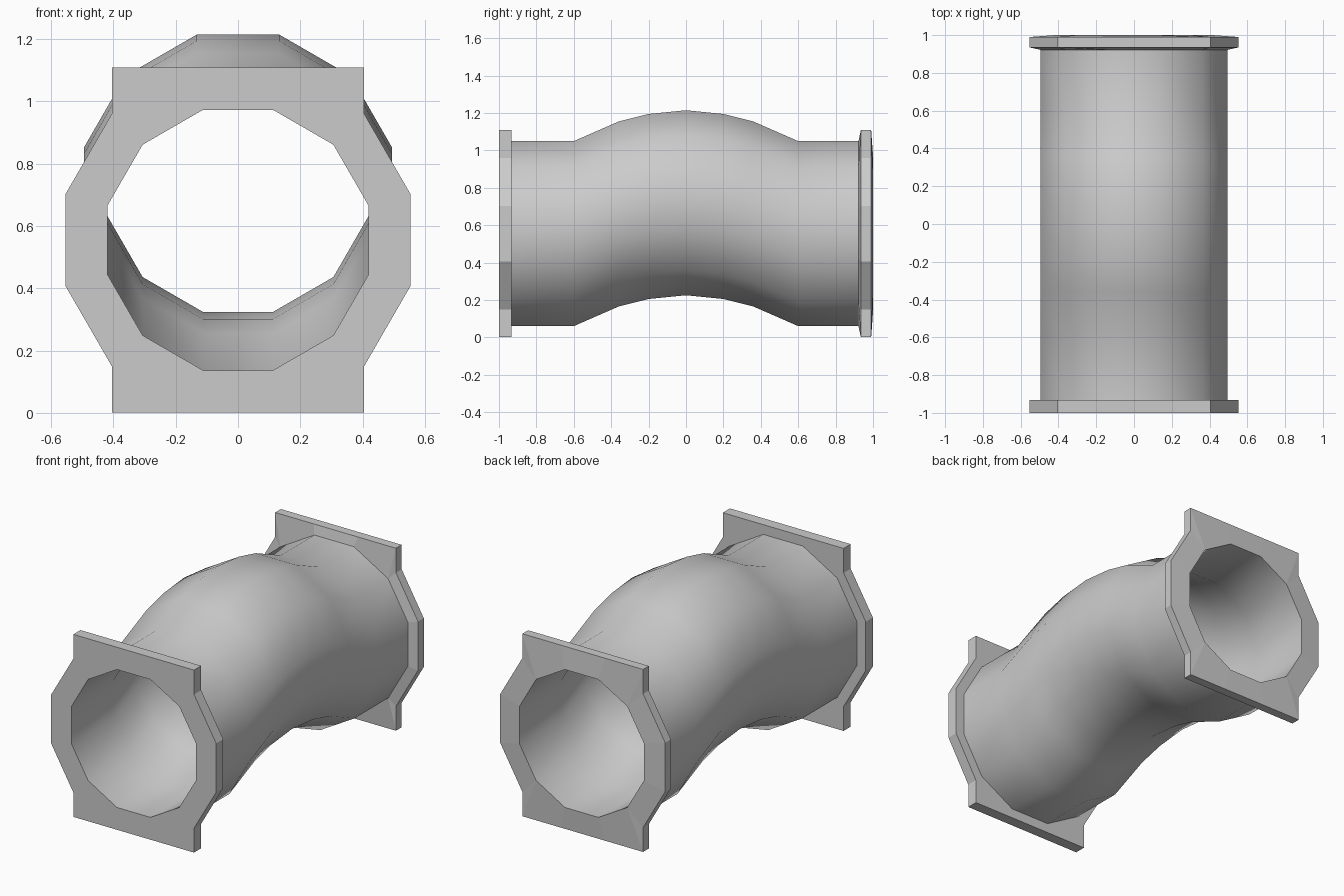
import bpy, bmesh
from math import sin, cos, radians

if "Cube" in bpy.data.objects:
    bpy.data.objects.remove(bpy.data.objects["Cube"])

CZ = 0.555                      # height of the pipe axis at the flanges
R_OUT, R_IN, R_RIM = 0.512, 0.433, 0.573
BEND = [(-0.6, 0), (-0.36, 0.105), (-0.2, 0.145), (0, 0.165),
        (0.2, 0.145), (0.36, 0.105), (0.6, 0)]


def ring(r, y, lift=0.0, ears=False):
    """12-sided ring; each diagonal point is doubled so it can grow a square ear."""
    pts = []
    for k in range(12):
        a = radians(15 + 30 * k)
        x, z = r * cos(a), r * sin(a)
        p = [(x, z)]
        if k % 3 == 1:
            top = r * cos(radians(15)) * (1 if z > 0 else -1)
            ear = (x, top) if ears else (x, z)
            # the ear sits between the diagonal point and the top/bottom flat
            p = [(x, z), ear] if x * z > 0 else [ear, (x, z)]
        pts += [(px, y, CZ + lift + pz) for px, pz in p]
    return pts


def loft(name, rings, smooth=False):
    bm = bmesh.new()
    vs = [[bm.verts.new(p) for p in r] for r in rings]
    n = len(vs[0])
    for a, b in zip(vs, vs[1:]):
        for j in range(n):
            k = (j + 1) % n
            bm.faces.new((a[j], b[j], b[k], a[k]))
    bmesh.ops.remove_doubles(bm, verts=bm.verts, dist=0.0001)
    me = bpy.data.meshes.new(name)
    bm.to_mesh(me)
    bm.free()
    ob = bpy.data.objects.new(name, me)
    bpy.context.collection.objects.link(ob)
    if smooth:
        bpy.ops.object.select_all(action='DESELECT')
        ob.select_set(True)
        bpy.context.view_layer.objects.active = ob
        bpy.ops.object.shade_smooth_by_angle(angle=radians(45))
    return ob


# outer pipe wall, humped in the middle
path = [(-0.932, 0)] + BEND + [(0.922, 0)]
loft("pipe_outer", [ring(R_OUT, y, h) for y, h in path], smooth=True)

# inner bore, facing inwards (lofted back to front)
path = [(-1.0, 0)] + BEND + [(1.0, 0)]
loft("pipe_bore", [ring(R_IN, y, h * 1.135) for y, h in reversed(path)], smooth=True)

# front flange, flat plate
loft("front_flange", [ring(R_IN, -1.0), ring(R_RIM, -1.0, ears=True),
                      ring(R_RIM, -0.932, ears=True), ring(R_OUT, -0.932)])

# back flange, very slightly dished
loft("back_flange", [ring(R_OUT, 0.922), ring(R_RIM, 0.935, ears=True),
                     ring(R_RIM, 0.99, ears=True), ring(R_IN, 1.0)])
